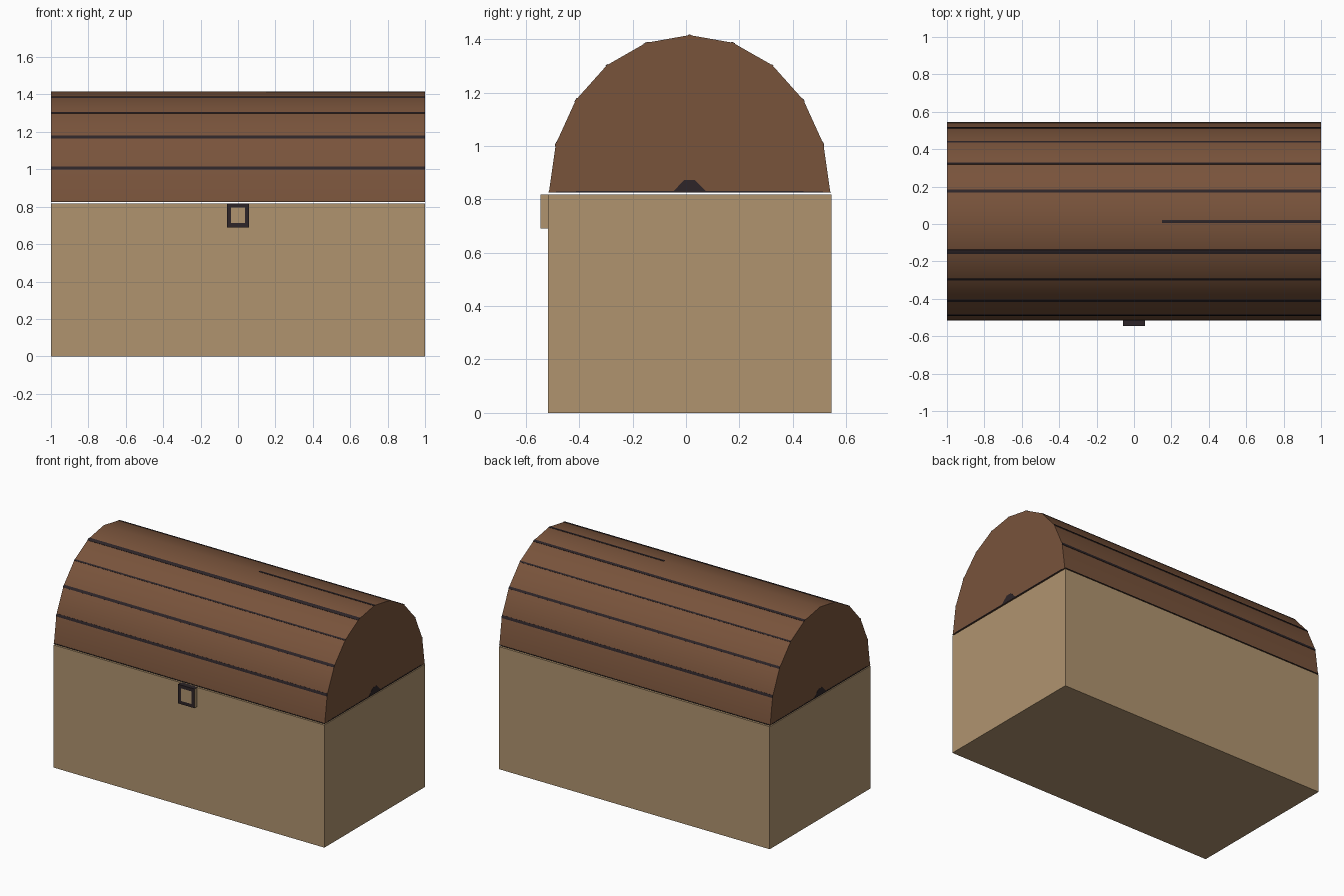
import bpy, bmesh, math
from mathutils import Vector

if "Cube" in bpy.data.objects:
    bpy.data.objects.remove(bpy.data.objects["Cube"])


def material(name, rgb):
    m = bpy.data.materials.new(name)
    m.diffuse_color = (*rgb, 1)
    m.use_nodes = True
    m.node_tree.nodes["Principled BSDF"].inputs["Base Color"].default_value = m.diffuse_color
    return m


TAN = material("tan wood", (0.434, 0.296, 0.159))
BROWN = material("brown wood", (0.190, 0.087, 0.044))
DARK = material("dark seam", (0.026, 0.018, 0.021))


def finish(bm, name, mats, smooth=None):
    mesh = bpy.data.meshes.new(name)
    bm.to_mesh(mesh)
    bm.free()
    for m in mats:
        mesh.materials.append(m)
    ob = bpy.data.objects.new(name, mesh)
    bpy.context.collection.objects.link(ob)
    if smooth:
        bpy.ops.object.select_all(action='DESELECT')
        ob.select_set(True)
        bpy.context.view_layer.objects.active = ob
        bpy.ops.object.shade_smooth_by_angle(angle=math.radians(smooth))
    return ob


def box(bm, lo, hi):
    geo = bmesh.ops.create_cube(bm, size=1)
    for v in geo["verts"]:
        v.co = Vector([(a + b) / 2 + c * (b - a) for a, b, c in zip(lo, hi, v.co)])


def prism(bm, pts, x0, x1):
    """Closed (y, z) profile extruded along x."""
    a = [bm.verts.new((x0, y, z)) for y, z in pts]
    b = [bm.verts.new((x1, y, z)) for y, z in pts]
    bm.faces.new(a)
    bm.faces.new(b[::-1])
    for i in range(len(pts)):
        j = (i + 1) % len(pts)
        bm.faces.new((a[j], a[i], b[i], b[j]))
    bmesh.ops.recalc_face_normals(bm, faces=bm.faces[:])


# Chest body
bm = bmesh.new()
box(bm, (-1, -0.517, 0), (1, 0.545, 0.818))
finish(bm, "chest_body", [TAN])

# Domed lid: ten-sided half ellipse
CY, CZ, RY, RZ = 0.0135, 0.825, 0.527, 0.59
arc = [Vector((CY - RY * math.cos(math.pi * i / 10),
               CZ + RZ * math.sin(math.pi * i / 10))) for i in range(11)]
bm = bmesh.new()
prism(bm, arc, -1, 1)
finish(bm, "lid", [BROWN], 30)

# Dark plank seams folded over each ridge, as thin plates
widths = [0.008, 0.018, 0.018, 0.010, 0.024, 0.014, 0.017, 0.010, 0.016, 0.018, 0.008]
bm = bmesh.new()
for i, w in enumerate(widths):
    x0 = 0.15 if i == 5 else -1
    pts = [arc[i]]
    if i > 0:
        pts.insert(0, arc[i] + (arc[i - 1] - arc[i]).normalized() * w / 2)
    if i < 10:
        pts.append(arc[i] + (arc[i + 1] - arc[i]).normalized() * w / 2)
    out = Vector((math.cos(math.pi * i / 10) * -RZ,
                  math.sin(math.pi * i / 10) * RY)).normalized() * 0.002
    prism(bm, [p + out for p in pts] + [p - out for p in reversed(pts)], x0, 1)
finish(bm, "lid_seams", [DARK], 30)

# Dark notch and bottom line on both lid ends
bm = bmesh.new()
for s in (-1, 1):
    notch = [(CY - 0.5, CZ), (CY + 0.5, CZ), (CY + 0.5, CZ + 0.005),
             (CY + 0.06, CZ + 0.006), (CY + 0.02, CZ + 0.047), (CY - 0.02, CZ + 0.047),
             (CY - 0.06, CZ + 0.006), (CY - 0.5, CZ + 0.005)]
    prism(bm, notch, s * 0.999, s * 1.001)
finish(bm, "lid_end_notches", [DARK])

# Lock: tan block, dark top and dark frame around a tan centre
bm = bmesh.new()
box(bm, (-0.06, -0.545, 0.69), (0.06, -0.51, 0.818))
bm.normal_update()
front = next(f for f in bm.faces if f.normal.y < -0.9)
frame = bmesh.ops.inset_region(bm, faces=[front], thickness=0.031)["faces"]
bm.normal_update()
for f in bm.faces:
    f.material_index = 1 if f in frame or f.normal.z > 0.9 else 0
finish(bm, "lock", [TAN, DARK])
